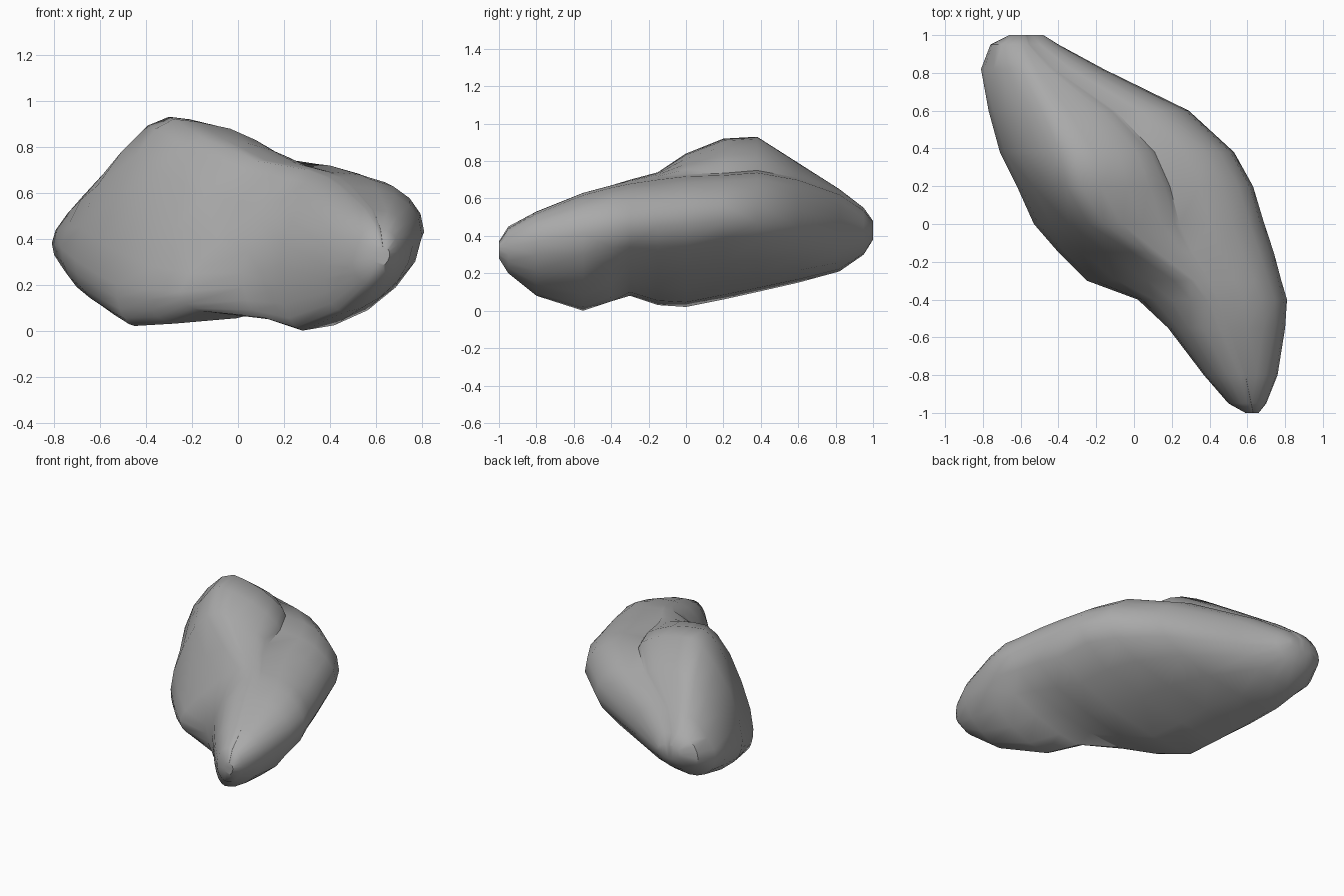
import bpy, bmesh, math, random

if "Cube" in bpy.data.objects:
    bpy.data.objects.remove(bpy.data.objects["Cube"], do_unlink=True)
random.seed(4)

# Plain stone colour
stone = bpy.data.materials.new("stone_grey")
stone.use_nodes = True
grey = (0.4, 0.4, 0.4, 1)
stone.diffuse_color = grey
shader = next(n for n in stone.node_tree.nodes if n.type == "BSDF_PRINCIPLED")
shader.inputs["Base Color"].default_value = grey
shader.inputs["Roughness"].default_value = 0.8

# Cross-sections along the boulder, front toe to back end:
# y, left (x, z), right (x, z), top (x, z), keel (x, z)
SECTIONS = [
    (-1.0,  (0.59, 0.32),  (0.66, 0.33),  (0.62, 0.37),  (0.62, 0.28)),
    (-0.95, (0.5, 0.3),    (0.7, 0.34),   (0.6, 0.45),   (0.58, 0.2)),
    (-0.8,  (0.37, 0.29),  (0.76, 0.37),  (0.55, 0.53),  (0.46, 0.08)),
    (-0.55, (0.18, 0.28),  (0.8, 0.41),   (0.44, 0.63),  (0.28, 0.0)),
    (-0.4,  (0.02, 0.25),  (0.81, 0.43),  (0.38, 0.67),  (0.13, 0.05)),
    (-0.3,  (-0.25, 0.17), (0.78, 0.43),  (0.3, 0.7),    (-0.12, 0.08)),
    (-0.15, (-0.4, 0.18),  (0.74, 0.45),  (0.07, 0.74),  (-0.28, 0.03)),
    (0.0,   (-0.53, 0.2),  (0.69, 0.46),  (-0.16, 0.84), (-0.45, 0.02)),
    (0.2,   (-0.62, 0.25), (0.63, 0.48),  (-0.28, 0.92), (-0.5, 0.06)),
    (0.38,  (-0.71, 0.31), (0.53, 0.47),  (-0.3, 0.93),  (-0.55, 0.1)),
    (0.6,   (-0.77, 0.36), (0.29, 0.45),  (-0.42, 0.79), (-0.6, 0.15)),
    (0.82,  (-0.81, 0.38), (-0.16, 0.43), (-0.55, 0.65), (-0.6, 0.21)),
    (0.95,  (-0.76, 0.41), (-0.4, 0.42),  (-0.6, 0.55),  (-0.58, 0.3)),
    (1.0,   (-0.66, 0.43), (-0.48, 0.43), (-0.58, 0.48), (-0.56, 0.38)),
]

# Shelf below the hump for each section (x, z), and fullness of the left face
SHOULDERS = [
    (0.63, 0.365, 2), (0.62, 0.44, 2), (0.59, 0.525, 2), (0.5, 0.627, 1.9),
    (0.45, 0.668, 1.6), (0.4, 0.69, 1.25), (0.31, 0.712, 1.4),
    (0.24, 0.73, 1.5), (0.19, 0.735, 1.5), (0.11, 0.75, 1.55),
    (-0.1, 0.71, 1.45), (-0.42, 0.63, 1.45), (-0.55, 0.54, 2), (-0.57, 0.475, 2),
]
STEPS = 5


def arc(start, end, corner, power):
    """Points from start up to (not including) end, bulging away from corner."""
    points = []
    for i in range(STEPS):
        angle = math.pi / 2 * i / STEPS
        a = math.cos(angle) ** (2 / power)
        b = math.sin(angle) ** (2 / power)
        if i:
            wobble = random.uniform(-0.025, 0.025)
            a, b = a + wobble * (1 - a), b + wobble * (1 - b)
        points.append([corner[k] + a * (start[k] - corner[k])
                       + b * (end[k] - corner[k]) for k in range(2)])
    return points


def outline(left, right, top, keel, shoulder, left_power):
    """Closed rounded section, anticlockwise from the right-hand extreme."""
    return (arc(right, shoulder, (shoulder[0], right[1]), 2.2)
            + arc(shoulder, top, (top[0], shoulder[1]), 1.6)
            + arc(top, left, (top[0], left[1]), left_power)
            + arc(left, keel, (keel[0], left[1]), 2.0)
            + arc(keel, right, (keel[0], right[1]), 1.7))


# Boulder: skin the sections and close both ends
bm = bmesh.new()
rings = []
for (y, left, right, top, keel), (sx, sz, power) in zip(SECTIONS, SHOULDERS):
    rings.append([bm.verts.new((x, y, z))
                  for x, z in outline(left, right, top, keel, (sx, sz), power)])
for near, far in zip(rings, rings[1:]):
    for i in range(len(near)):
        j = (i + 1) % len(near)
        bm.faces.new((near[i], near[j], far[j], far[i]))
bm.faces.new(rings[0])
bm.faces.new(rings[-1])
bmesh.ops.recalc_face_normals(bm, faces=bm.faces)
bmesh.ops.triangulate(bm, faces=bm.faces, quad_method="SHORT_EDGE")

mesh = bpy.data.meshes.new("boulder")
bm.to_mesh(mesh)
bm.free()
mesh.materials.append(stone)
boulder = bpy.data.objects.new("boulder", mesh)
bpy.context.collection.objects.link(boulder)

# Soft facets with only the strongest creases kept sharp
bpy.ops.object.select_all(action="DESELECT")
boulder.select_set(True)
bpy.context.view_layer.objects.active = boulder
bpy.ops.object.shade_smooth_by_angle(angle=math.radians(40))
